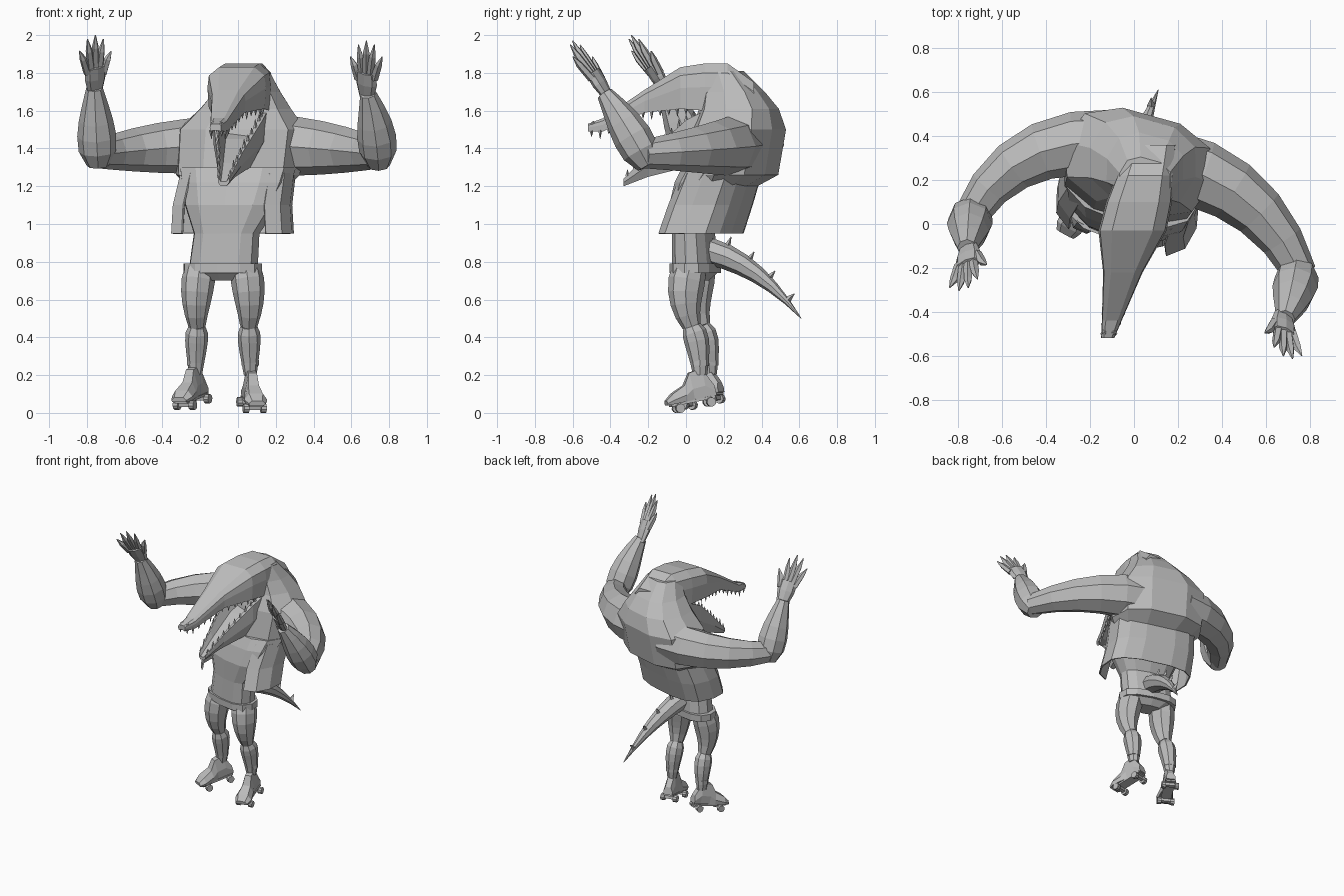
import bpy, bmesh, math
from mathutils import Vector, Matrix

if "Cube" in bpy.data.objects:
    bpy.data.objects.remove(bpy.data.objects["Cube"])

grey = bpy.data.materials.new("plain_grey")
grey.use_nodes = True
grey.diffuse_color = (.5, .5, .5, 1)
grey.node_tree.nodes["Principled BSDF"].inputs["Base Color"].default_value = grey.diffuse_color

TWIST = Matrix.Rotation(-.27, 3, "Z")  # the body is turned slightly to its right


def finish(name, bm):
    bmesh.ops.recalc_face_normals(bm, faces=bm.faces)
    mesh = bpy.data.meshes.new(name)
    bm.to_mesh(mesh)
    bm.free()
    mesh.materials.append(grey)
    obj = bpy.data.objects.new(name, mesh)
    bpy.context.collection.objects.link(obj)
    return obj


def add_loft(bm, rings, closed=True):
    rows = [[bm.verts.new(point) for point in ring] for ring in rings]
    count = len(rows[0])
    for lower, upper in zip(rows, rows[1:]):
        for i in range(count if closed else count - 1):
            j = (i + 1) % count
            bm.faces.new((lower[i], lower[j], upper[j], upper[i]))
    if closed:
        bm.faces.new(rows[0])
        bm.faces.new(rows[-1])


def loft(name, rings, closed=True):
    bm = bmesh.new()
    add_loft(bm, rings, closed)
    return finish(name, bm)


def body_rings(rows, angles, power=.8):
    # each row: height, centre x, centre y, half width, half depth
    def soft(value):
        return math.copysign(abs(value) ** power, value)
    return [[TWIST @ Vector((wide * soft(math.cos(a)), deep * soft(math.sin(a)), 0))
             + Vector((x, y, z)) for a in angles] for z, x, y, wide, deep in rows]


def around(count):
    return [math.tau * i / count for i in range(count)]


def tube_rings(points, radii, side=(1, 0, 0), sides=8, flat=1):
    rings = []
    side = Vector(side)
    for i, (point, radius) in enumerate(zip(points, radii)):
        along = (points[min(i + 1, len(points) - 1)] - points[max(i - 1, 0)]).normalized()
        across = (side - along * along.dot(side)).normalized()
        over = along.cross(across) * flat
        rings.append([point + (across * math.cos(a) + over * math.sin(a)) * radius
                      for a in around(sides)])
    return rings


def bend(start, control, end, t):
    start, control, end = Vector(start), Vector(control), Vector(end)
    return start.lerp(control, t).lerp(control.lerp(end, t), t)


def limb(name, start, control, end, thick, thin, bulge, side=(1, 0, 0), flat=1, steps=5):
    # a bent, tapering tube whose muscle swells nearer its start
    spots = [i / steps for i in range(steps + 1)]
    radii = [thick + (thin - thick) * t + bulge * math.sin(math.pi * t ** .7) for t in spots]
    points = [bend(start, control, end, t) for t in spots]
    return loft(name, tube_rings(points, radii, side, flat=flat))


def add_spike(bm, base, tip, radius):
    add_loft(bm, tube_rings([base, tip], [radius, radius / 10], (1, .1, 0), 4))


def mirrored(half):
    return half + [(-u, v) for u, v in reversed(half)]


# Torso and hunched back
loft("torso", body_rings([(.74, -.08, .05, .19, .11), (.95, -.06, .04, .18, .1),
                          (1.1, -.03, .08, .26, .15), (1.22, -.01, .14, .3, .18),
                          (1.3, 0, .2, .32, .2)], around(12)))
loft("hunched_back", body_rings([(1.2, 0, .2, .28, .16), (1.26, 0, .24, .34, .23),
                                 (1.5, .02, .28, .35, .23), (1.61, .04, .28, .25, .2),
                                 (1.7, .05, .25, .18, .16), (1.81, .05, .2, .12, .1)],
                                around(10)))

# Belt and seat of the shorts
for name, low, high, narrow, wide in (("belt", .74, .79, .215, .215),
                                      ("shorts_seat", .7, .75, .11, .2)):
    rows = [(z, -.08, .05, r, r * .56) for z, r in ((low, narrow), (high, wide))]
    loft(name, body_rings(rows, around(12)))

# Open vest hanging around the sides and back
vest_angles = [math.radians(26 * i - 53) for i in range(12)]
vest = loft("vest", body_rings([(.95, -.03, .08, .33, .2), (1.1, -.03, .13, .32, .2),
                                (1.27, 0, .19, .31, .19)], vest_angles, .7), False)
vest.modifiers.new("thickness", "SOLIDIFY").thickness = .01

# Jaws, each row: y, bottom, top, half width
UPPER = [(-.52, 1.49, 1.53, .03), (-.44, 1.49, 1.56, .045), (-.22, 1.59, 1.71, .09),
         (-.03, 1.61, 1.83, .155), (.1, 1.6, 1.85, .15), (.22, 1.6, 1.85, .13),
         (.36, 1.5, 1.75, .11)]
LOWER = [(-.33, 1.2, 1.24, .03), (-.2, 1.25, 1.37, .065), (0, 1.3, 1.55, .13),
         (.12, 1.34, 1.61, .135)]
HEAD_HALF = [(.5, .1), (.95, 0), (1, .5), (.95, .8), (.6, 1)]
TROUGH_HALF = [(.5, 0), (1, .5), (1, 1), (.8, 1), (.5, .6)]


def jaw_middle(y):
    return y * .23


def jaw(name, rows, half):
    loft(name, [[(jaw_middle(y) + u * wide, y, low + v * (high - low))
                 for u, v in mirrored(half)] for y, low, high, wide in rows])


jaw("head_and_upper_jaw", UPPER, HEAD_HALF)
jaw("lower_jaw", LOWER, TROUGH_HALF)


def sample(rows, y):
    for a, b in zip(rows, rows[1:]):
        if a[0] <= y <= b[0]:
            return Vector(a).lerp(Vector(b), (y - a[0]) / (b[0] - a[0]))


def teeth(name, rows, first, last, count, up):
    bm = bmesh.new()
    for i in range(count):
        y, low, high, wide = sample(rows, first + (last - first) * i / (count - 1))
        rise = (.04 if i % 3 == 1 else .028) * up
        for side in (-1, 1):
            base = Vector((jaw_middle(y) + side * wide * .85, y, high if up > 0 else low))
            add_spike(bm, base - Vector((0, 0, rise / 5)), base + Vector((0, 0, rise)), .011)
    finish(name, bm)


teeth("upper_teeth", UPPER, -.5, 0, 12, -1)
teeth("lower_teeth", LOWER, -.31, .04, 10, 1)

# Nostril bumps
bm = bmesh.new()
for side in (-1, 1):
    bmesh.ops.create_icosphere(bm, subdivisions=1, radius=.016, matrix=Matrix.Translation(
        (jaw_middle(-.49) + side * .02, -.49, 1.53)))
finish("nostrils", bm)


# Raised hands with five fanned fingers, the palms turned outward
def hand(name, wrist, turn):
    reach = Vector((0, -.19, .3))
    wrist = Vector(wrist)
    fan = Vector((.042, turn, 0))
    palm = [wrist + reach * t for t in (0, .25, .45)]
    bm = bmesh.new()
    add_loft(bm, tube_rings(palm, [.042, .062, .06], fan, flat=.5))
    for i in range(-2, 3):
        tip = wrist + reach * (1 - .07 * i * i) + fan * i
        base = palm[1].lerp(palm[2], 1 - abs(i) * .3) + fan * i * .5
        knuckle = base.lerp(tip, .55) + Vector((0, -.01, .01))
        add_loft(bm, tube_rings([base, knuckle, tip], [.022, .019, .003], fan, sides=5))
    finish(name, bm)


# Arms
UP = (0, 0, 1)
limb("right_upper_arm", (-.1, .37, 1.42), (-.55, .4, 1.4), (-.75, .03, 1.37), .15, .075, .012, UP)
limb("left_upper_arm", (.15, .27, 1.42), (.57, .19, 1.4), (.76, -.23, 1.37), .16, .075, .015, UP)
limb("right_forearm", (-.74, .05, 1.31), (-.75, 0, 1.5), (-.76, -.11, 1.72), .06, .044, .05)
limb("left_forearm", (.745, -.2, 1.31), (.74, -.3, 1.5), (.69, -.43, 1.69), .06, .044, .05)
hand("right_hand", (-.755, -.1, 1.7), .026)
hand("left_hand", (.68, -.41, 1.67), -.026)

# Legs and roller skates; boot rows: distance forward, top, half width
BOOT = [(-.1, .13, .035), (-.05, .23, .035), (.02, .22, .038), (.06, .16, .048),
        (.13, .13, .062), (.17, .1, .045)]
BOOT_HALF = [(.9, 0), (1, .4), (.6, 1)]
SOLE = .075
AXLES = (-.06, .11)

for name, side, back, ankle, turn in (("left", 1, 0, (.065, .075, 0), .2),
                                      ("right", -1, .05, (-.225, .115, .017), -.5)):
    def joint(x, y, z):
        return (side * x - .08, y + back, z)

    knee, shin = joint(.137, .03, .46), joint(.145, .075, .2)
    limb(name + "_thigh", joint(.12, .02, .77), joint(.15, -.03, .6), knee, .08, .046, .018,
         flat=1.1)
    limb(name + "_calf", knee, joint(.14, .07, .38), shin, .044, .034, .02, flat=1.1)
    cuff = [Vector((shin[0], shin[1], z)) for z in (.25, .28)]
    loft(name + "_boot_cuff", tube_rings(cuff, [.046, .046]))

    place = (Matrix.Translation(ankle) @ Matrix.Rotation(turn, 4, "Z")
             @ Matrix.Rotation(.2, 4, "X"))
    loft(name + "_boot", [[place @ Vector((u * wide, -ahead, SOLE + v * (top - SOLE)))
                           for u, v in mirrored(BOOT_HALF)] for ahead, top, wide in BOOT])

    def add_box(bm, y, z, size):
        bmesh.ops.create_cube(bm, size=1, matrix=place @ Matrix.Translation((0, y, z))
                              @ Matrix.Diagonal((*size, 1)))

    plate, wheels = bmesh.new(), bmesh.new()
    add_box(plate, -.03, .07, (.075, .24, .014))
    for ahead in AXLES:
        add_box(plate, -ahead, .055, (.07, .022, .03))
        for x in (-.047, .047):
            bmesh.ops.create_cone(wheels, cap_ends=True, segments=10, radius1=.025,
                                  radius2=.025, depth=.028,
                                  matrix=place @ Matrix.Translation((x, -ahead, .047))
                                  @ Matrix.Rotation(math.pi / 2, 4, "Y"))
    finish(name + "_skate_plate", plate)
    finish(name + "_wheels", wheels)

# Tail with a row of spikes
TAIL = ((-.07, .05, .87), (0, .35, .83), (.11, .61, .5))
limb("tail", *TAIL, .065, .002, .02, steps=7)
bm = bmesh.new()
for t in (.25, .45, .65, .85):
    base = bend(*TAIL, t)
    along = bend(*TAIL, t + .05) - base
    out = Vector((0, -along.z, along.y)).normalized()
    radius = .085 * (1 - t)
    add_spike(bm, base + out * radius * .7, base + out * (radius + .045), .02)
finish("tail_spikes", bm)
